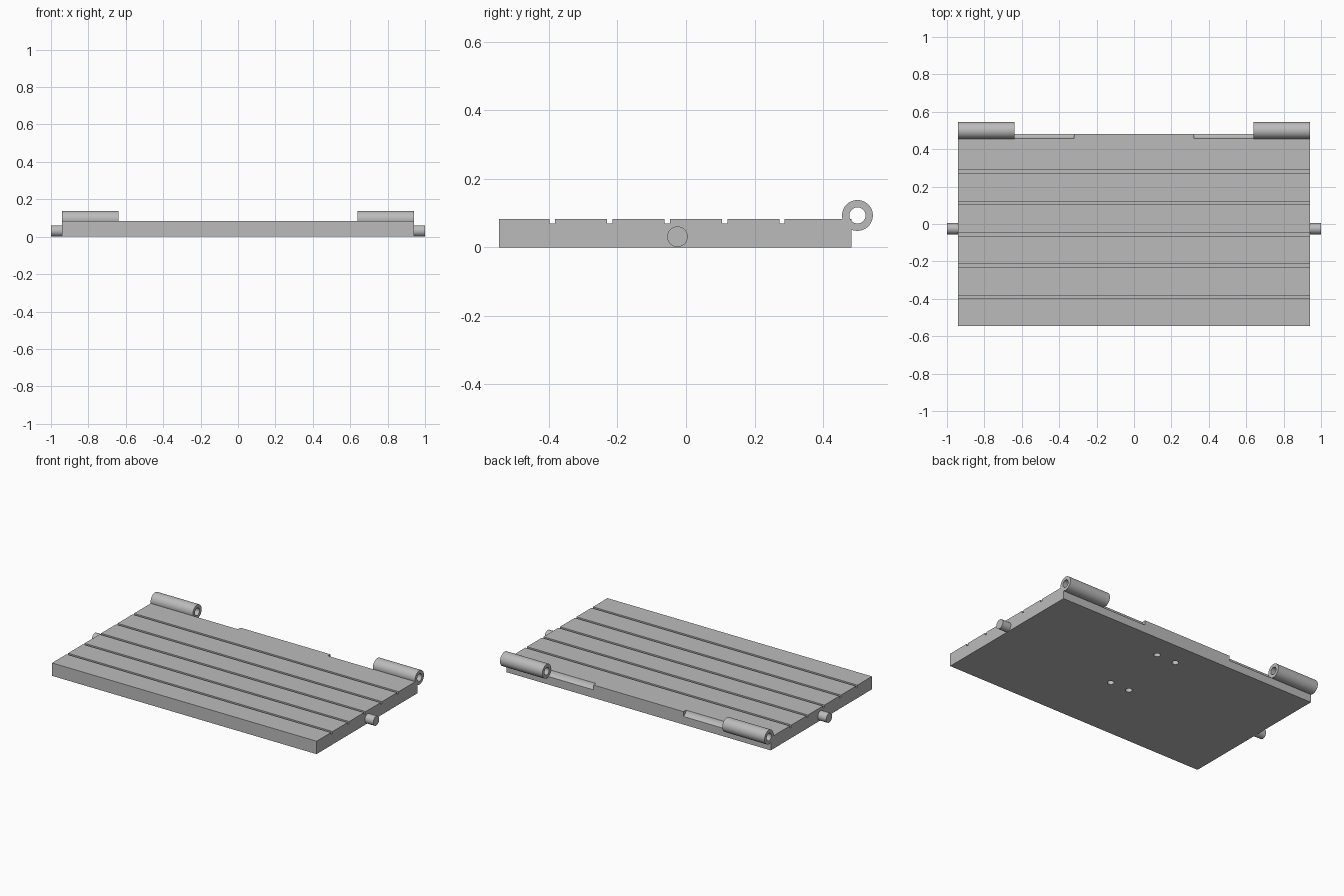
import bpy, bmesh, math
from mathutils import Matrix

if "Cube" in bpy.data.objects:
    bpy.data.objects.remove(bpy.data.objects["Cube"], do_unlink=True)

HALF_W, FRONT, BACK, TOP = 0.94, -0.545, 0.482, 0.083
HINGE_Y, HINGE_Z, HINGE_R, BORE_R = 0.5, 0.093, 0.045, 0.0235

grey = bpy.data.materials.new("plain grey")
grey.use_nodes = True
colour = (0.5, 0.5, 0.5, 1)
grey.diffuse_color = colour
grey.node_tree.nodes["Principled BSDF"].inputs["Base Color"].default_value = colour


def add_object(name, bm, smooth=False):
    bmesh.ops.recalc_face_normals(bm, faces=bm.faces[:])
    mesh = bpy.data.meshes.new(name)
    bm.to_mesh(mesh)
    bm.free()
    obj = bpy.data.objects.new(name, mesh)
    bpy.context.collection.objects.link(obj)
    mesh.materials.append(grey)
    if smooth:
        bpy.ops.object.select_all(action="DESELECT")
        obj.select_set(True)
        bpy.context.view_layer.objects.active = obj
        bpy.ops.object.shade_smooth_by_angle(angle=math.radians(35))
    return obj


def rod(name, x0, x1, y, z, r, smooth=True):
    """Round bar along x."""
    bm = bmesh.new()
    place = Matrix.Translation(((x0 + x1) / 2, y, z)) @ Matrix.Rotation(math.pi / 2, 4, "Y")
    bmesh.ops.create_cone(bm, cap_ends=True, segments=48, radius1=r, radius2=r,
                          depth=abs(x1 - x0), matrix=place)
    return add_object(name, bm, smooth)


def tube(name, x0, x1, y, z, outer, inner, n=48):
    """Hollow barrel along x, made from four rings joined in a loop."""
    bm = bmesh.new()
    rings = [[bm.verts.new((x, y + r * math.cos(math.tau * i / n), z + r * math.sin(math.tau * i / n)))
              for i in range(n)]
             for x, r in ((x0, outer), (x1, outer), (x1, inner), (x0, inner))]
    for k in range(4):
        a, b = rings[k], rings[(k + 1) % 4]
        for i in range(n):
            j = (i + 1) % n
            bm.faces.new((a[i], a[j], b[j], b[i]))
    return add_object(name, bm, True)


def cut(target, cutter):
    cutter.hide_render = True
    cutter.hide_set(True)
    mod = target.modifiers.new(cutter.name, "BOOLEAN")
    mod.operation, mod.solver, mod.object = "DIFFERENCE", "EXACT", cutter


# Deck: side profile with five grooves, extruded across the width
profile = [(FRONT, 0), (FRONT, TOP)]
for k in range(5):
    y = -0.39 + 0.1675 * k
    g, floor = 0.008, TOP - 0.014
    profile += [(y - g, TOP), (y - g, floor), (y + g, floor), (y + g, TOP)]
profile += [(BACK, TOP), (BACK, 0)]
bm = bmesh.new()
face = bm.faces.new([bm.verts.new((-HALF_W, y, z)) for y, z in profile])
side = bmesh.ops.extrude_face_region(bm, geom=[face])
bmesh.ops.translate(bm, vec=(2 * HALF_W, 0, 0),
                    verts=[v for v in side["geom"] if isinstance(v, bmesh.types.BMVert)])
deck = add_object("deck", bm)

# Hinge barrels, clearance notches and side pegs, mirrored left and right
for label, s in (("left", 1), ("right", -1)):
    tube(label + "_hinge_barrel", s * 0.64, s * HALF_W, HINGE_Y, HINGE_Z, HINGE_R, BORE_R)
    rod(label + "_pivot_peg", s * 0.93, s * 1.0, -0.025, 0.031, 0.03)
    cut(deck, rod(label + "_notch_cutter", s * 0.32, s * 0.64, HINGE_Y, HINGE_Z, HINGE_R, False))
    cut(deck, rod(label + "_bore_cutter", s * 0.63, s * 0.96, HINGE_Y, HINGE_Z, BORE_R, False))

# Four blind screw holes in the underside
for x in (-0.038, 0.1):
    for y in (-0.092, 0.328):
        bm = bmesh.new()
        bmesh.ops.create_cone(bm, cap_ends=True, segments=24, radius1=0.02, radius2=0.02,
                              depth=0.12, matrix=Matrix.Translation((x, y, 0)))
        cut(deck, add_object("screw_hole_cutter", bm))
